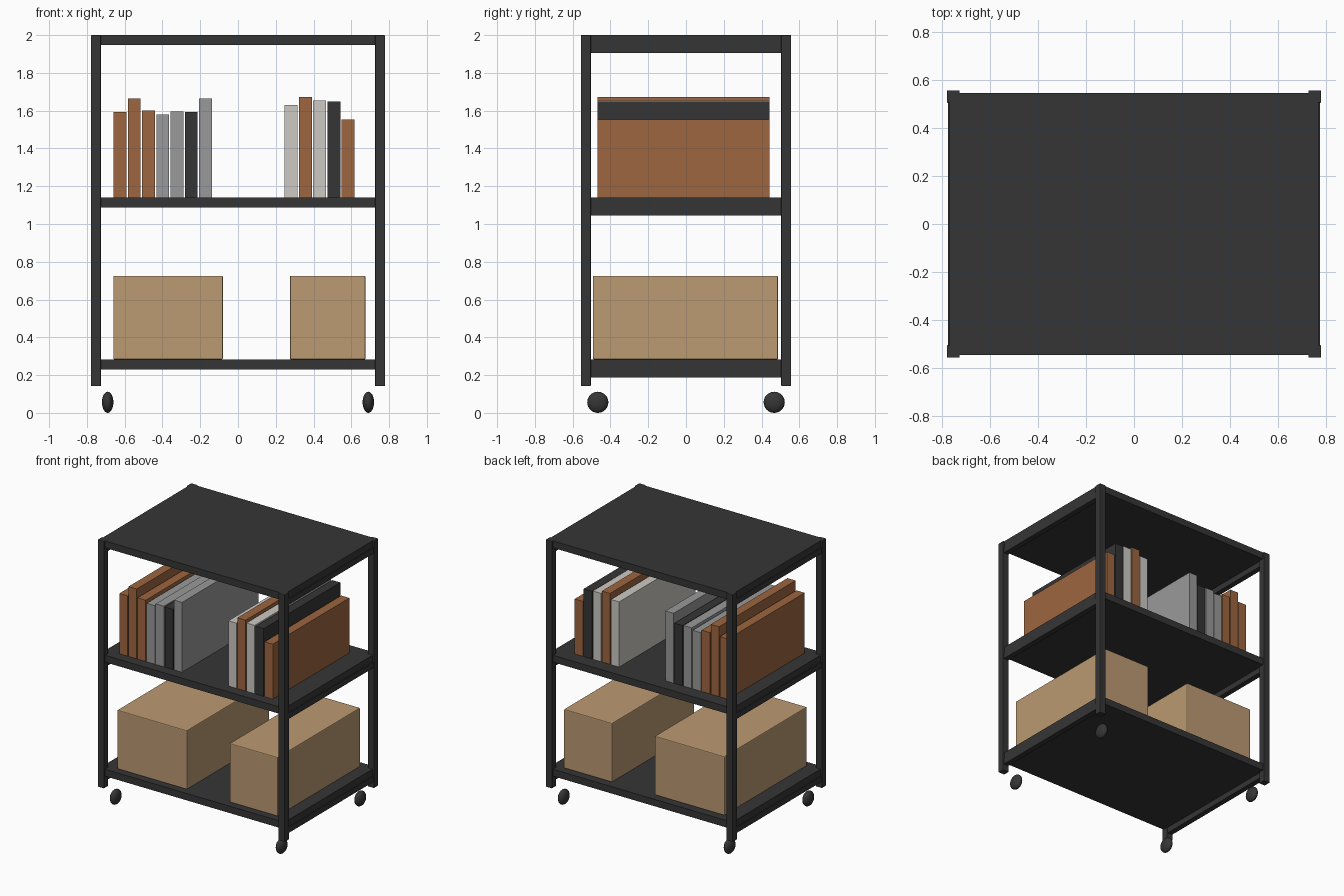
import bpy
from mathutils import Vector

if "Cube" in bpy.data.objects:
    bpy.data.objects.remove(bpy.data.objects["Cube"])


def material(name, rgb):
    m = bpy.data.materials.new(name)
    m.diffuse_color = (*rgb, 1)
    m.use_nodes = True
    m.node_tree.nodes["Principled BSDF"].inputs["Base Color"].default_value = m.diffuse_color
    return m


CHARCOAL = material("charcoal", (0.036, 0.036, 0.037))
BROWN = material("brown", (0.34, 0.133, 0.05))
GREY = material("grey", (0.32, 0.32, 0.325))
PALE = material("pale_grey", (0.61, 0.585, 0.55))
CARDBOARD = material("cardboard", (0.5, 0.325, 0.17))


def box(name, lo, hi, mat, bevel=0.0):
    """Axis-aligned box between two corners."""
    lo, hi = Vector(lo), Vector(hi)
    bpy.ops.mesh.primitive_cube_add(size=1, location=(lo + hi) / 2)
    ob = bpy.context.object
    ob.name = name
    ob.scale = hi - lo
    bpy.ops.object.transform_apply(location=False, rotation=False, scale=True)
    ob.data.materials.append(mat)
    if bevel:
        mod = ob.modifiers.new("soft_edges", 'BEVEL')
        mod.width = bevel
        mod.segments = 2
    return ob


# Corner posts and flattened wheels
for sx in (-1, 1):
    for sy in (-1, 1):
        x, y = sx * 0.752, sy * 0.53
        box("post", (x - 0.026, y - 0.026, 0.142), (x + 0.026, y + 0.026, 2.0),
            CHARCOAL, 0.003)
        bpy.ops.mesh.primitive_uv_sphere_add(
            segments=24, ring_count=16, radius=0.056,
            location=(sx * 0.69, sy * 0.467, 0.056))
        wheel = bpy.context.object
        wheel.name = "wheel"
        wheel.scale.x = 0.54
        wheel.data.materials.append(CHARCOAL)
        bpy.ops.object.shade_smooth()

# Shelves with a support rail under each end
for name, top in (("bottom", 0.283), ("middle", 1.14), ("top", 2.0)):
    z = top - 0.052
    box(name + "_shelf", (-0.768, -0.545, z), (0.768, 0.545, top), CHARCOAL)
    for sx in (-1, 1):
        xs = sorted((sx * 0.732, sx * 0.773))
        box(name + "_end_rail", (xs[0], -0.51, z - 0.043), (xs[1], 0.51, z),
            CHARCOAL)

# Cardboard boxes on the bottom shelf
for name, x0, x1 in (("large_box", -0.66, -0.08), ("small_box", 0.275, 0.675)):
    box(name, (x0, -0.493, 0.283), (x1, 0.487, 0.726), CARDBOARD, 0.006)

# Rows of books on the middle shelf: start x, then (top height, colour)
rows = (
    (-0.659, ((1.593, BROWN), (1.665, BROWN), (1.601, BROWN), (1.58, GREY),
              (1.596, GREY), (1.593, CHARCOAL), (1.665, GREY))),
    (0.247, ((1.63, PALE), (1.673, BROWN), (1.654, PALE), (1.649, CHARCOAL),
             (1.553, BROWN))),
)
for start, books in rows:
    for i, (top, mat) in enumerate(books):
        x = start + i * 0.0755
        box("book", (x, -0.468, 1.14), (x + 0.068, 0.442, top), mat)
